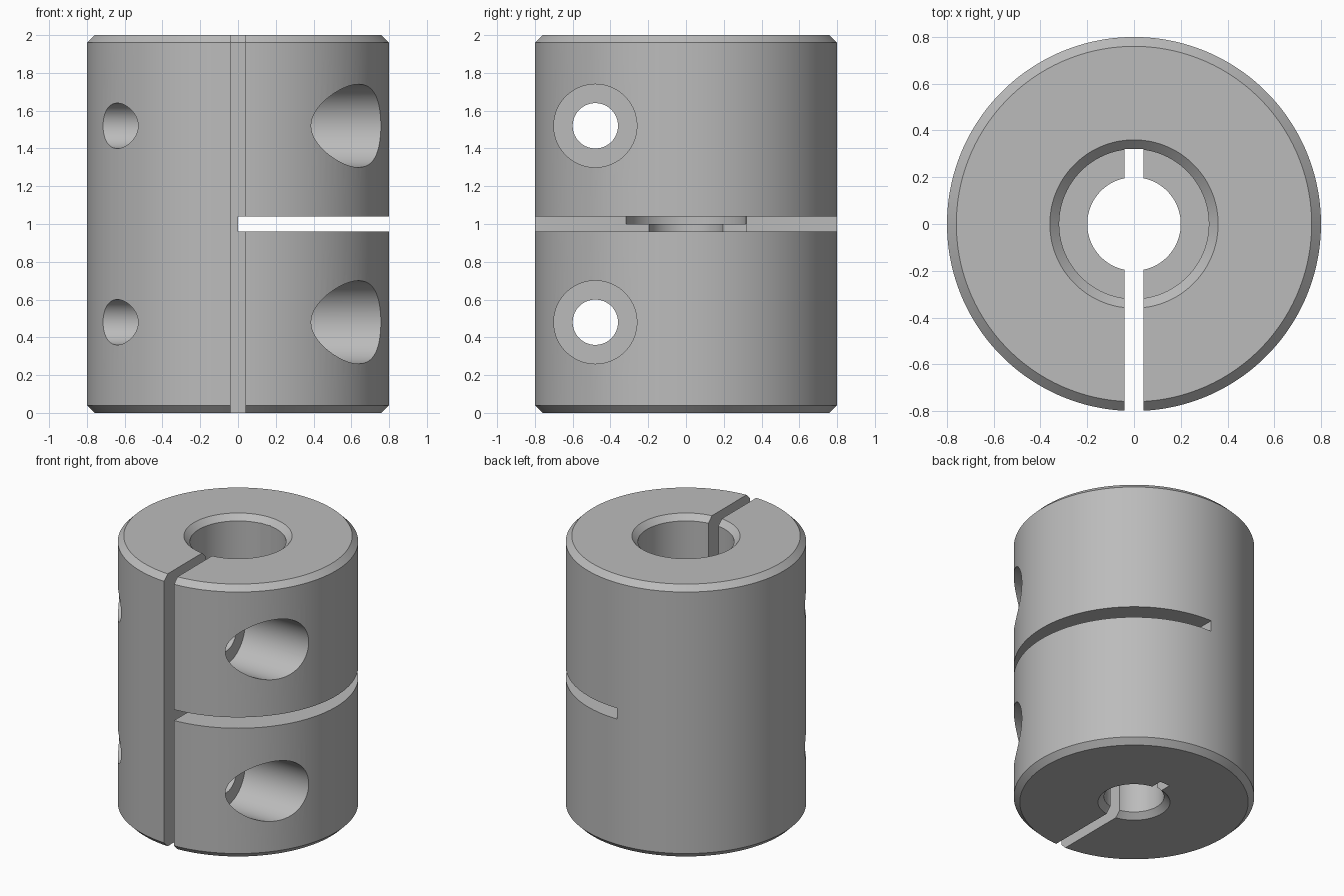
import bpy, bmesh, math
from mathutils import Matrix

cube = bpy.data.objects.get("Cube")
if cube:
    bpy.data.objects.remove(cube, do_unlink=True)

SEGMENTS = 128
R, HEIGHT, BEVEL = 0.8, 2.0, 0.04     # outer body
TOP_BORE, LOW_BORE = 0.32, 0.2        # stepped bore, step at mid height
SLIT = 0.08                           # slit width
SCREW_Y, SCREW_Z = -0.48, (0.48, 1.52)

steel = bpy.data.materials.new("satin_steel_grey")
steel.use_nodes = True
grey = (0.5, 0.5, 0.5, 1)
steel.diffuse_color = grey
steel.node_tree.nodes["Principled BSDF"].inputs["Base Color"].default_value = grey


def add_object(name, bm):
    bmesh.ops.recalc_face_normals(bm, faces=bm.faces)
    mesh = bpy.data.meshes.new(name)
    bm.to_mesh(mesh)
    bm.free()
    mesh.materials.append(steel)
    obj = bpy.data.objects.new(name, mesh)
    bpy.context.collection.objects.link(obj)
    return obj


def lathe(name, profile):
    """Revolve a closed (radius, z) profile around z."""
    bm = bmesh.new()
    rings = []
    for i in range(SEGMENTS):
        a = 2 * math.pi * (i + 0.5) / SEGMENTS
        rings.append([bm.verts.new((r * math.cos(a), r * math.sin(a), z)) for r, z in profile])
    for i, ring in enumerate(rings):
        after = rings[(i + 1) % SEGMENTS]
        for j in range(len(profile)):
            k = (j + 1) % len(profile)
            bm.faces.new((ring[j], after[j], after[k], ring[k]))
    return add_object(name, bm)


def box(name, low, high):
    bm = bmesh.new()
    size = [h - l for l, h in zip(low, high)]
    centre = [(h + l) / 2 for l, h in zip(low, high)]
    bmesh.ops.create_cube(bm, size=1, matrix=Matrix.Translation(centre) @ Matrix.Diagonal((*size, 1)))
    return add_object(name, bm)


def rod(name, radius, x0, x1, z):
    """Cylinder along x at the screw line."""
    bm = bmesh.new()
    place = Matrix.Translation(((x0 + x1) / 2, SCREW_Y, z)) @ Matrix.Rotation(math.pi / 2, 4, "Y")
    bmesh.ops.create_cone(bm, cap_ends=True, segments=72, radius1=radius, radius2=radius,
                          depth=x1 - x0, matrix=place)
    return add_object(name, bm)


def cut(body, cutter):
    cutter.hide_render = True
    mod = body.modifiers.new(cutter.name, "BOOLEAN")
    mod.operation, mod.solver, mod.object = "DIFFERENCE", "EXACT", cutter
    bpy.context.view_layer.objects.active = body
    bpy.ops.object.modifier_apply(modifier=mod.name)
    bpy.data.objects.remove(cutter, do_unlink=True)


# Bevelled body with stepped, countersunk bore
body = lathe("clamp_coupling_body", [
    (LOW_BORE + BEVEL, 0), (R - BEVEL, 0), (R, BEVEL),
    (R, HEIGHT - BEVEL), (R - BEVEL, HEIGHT), (TOP_BORE + BEVEL, HEIGHT),
    (TOP_BORE, HEIGHT - BEVEL), (TOP_BORE, HEIGHT / 2),
    (LOW_BORE, HEIGHT / 2), (LOW_BORE, BEVEL)])

# Screw holes with deep counterbores on the left half
for z in SCREW_Z:
    cut(body, rod("screw_hole_cutter", 0.12, -1, 1, z))
    cut(body, rod("counterbore_cutter", 0.22, 0.24, 1, z))

# Vertical clamping slit and horizontal half slit
cut(body, box("clamp_slit_cutter", (-SLIT / 2, -1, -0.1), (SLIT / 2, TOP_BORE, HEIGHT + 0.1)))
cut(body, box("half_slit_cutter", (0, -1, 1 - SLIT / 2), (1, 1, 1 + SLIT / 2)))

bpy.ops.object.select_all(action="DESELECT")
body.select_set(True)
bpy.context.view_layer.objects.active = body
bpy.ops.object.shade_smooth_by_angle(angle=math.radians(25))
